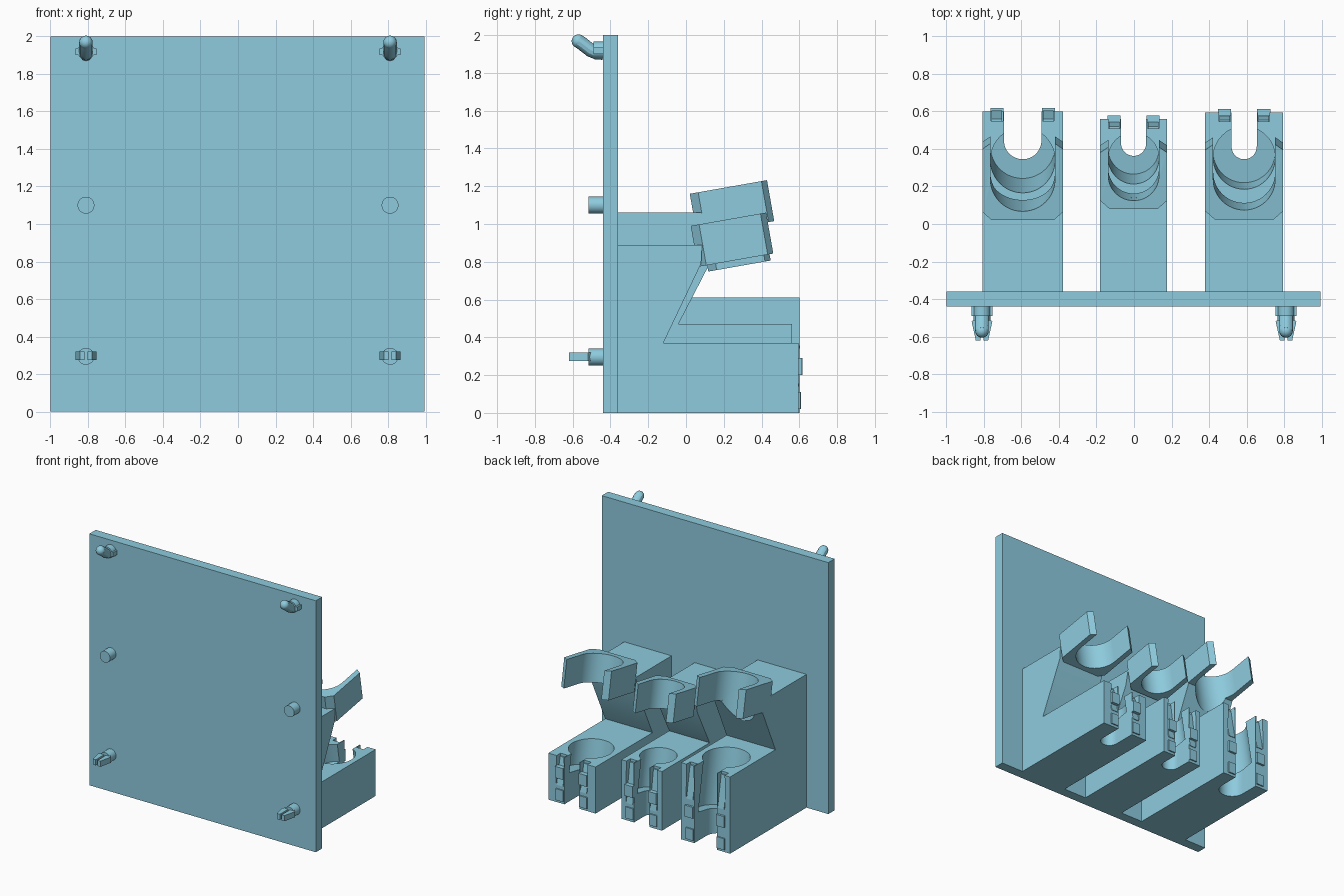
import bpy, bmesh
from math import radians, pi
from mathutils import Matrix, Vector

if "Cube" in bpy.data.objects:
    bpy.data.objects.remove(bpy.data.objects["Cube"])

TILT = Matrix.Rotation(radians(10), 4, 'X')
TEAL = bpy.data.materials.new('teal')
TEAL.diffuse_color = (.27, .60, .73, 1)
TEAL.use_nodes = True
TEAL.node_tree.nodes["Principled BSDF"].inputs["Base Color"].default_value = TEAL.diffuse_color


def make(name, bm, mat=Matrix()):
    bm.transform(mat)
    bmesh.ops.recalc_face_normals(bm, faces=bm.faces)
    me = bpy.data.meshes.new(name)
    bm.to_mesh(me)
    bm.free()
    me.materials.append(TEAL)
    ob = bpy.data.objects.new(name, me)
    bpy.context.collection.objects.link(ob)
    return ob


def prism(name, pts, depth, mat=Matrix()):
    """Extrude a closed 3D outline along a vector."""
    bm = bmesh.new()
    f = bm.faces.new([bm.verts.new(p) for p in pts])
    r = bmesh.ops.extrude_face_region(bm, geom=[f])
    bmesh.ops.translate(bm, vec=Vector(depth),
                        verts=[v for v in r['geom'] if isinstance(v, bmesh.types.BMVert)])
    return make(name, bm, mat)


def box(name, x0, x1, y0, y1, z0, z1, mat=Matrix()):
    return prism(name, [(x0, y0, z0), (x1, y0, z0), (x1, y1, z0), (x0, y1, z0)],
                 (0, 0, z1 - z0), mat)


def cyl(name, r, z0, z1, mat=Matrix(), n=48):
    bm = bmesh.new()
    bmesh.ops.create_cone(bm, cap_ends=True, segments=n, radius1=r, radius2=r, depth=z1 - z0,
                          matrix=Matrix.Translation((0, 0, (z0 + z1) / 2)))
    return make(name, bm, mat)


def smooth(ob):
    bpy.ops.object.select_all(action='DESELECT')
    bpy.context.view_layer.objects.active = ob
    ob.select_set(True)
    bpy.ops.object.shade_smooth_by_angle(angle=radians(30))


def cut(ob, cutters):
    bpy.context.view_layer.objects.active = ob
    for c in cutters:
        m = ob.modifiers.new('cut', 'BOOLEAN')
        m.operation, m.solver, m.object = 'DIFFERENCE', 'EXACT', c
        bpy.ops.object.modifier_apply(modifier=m.name)
    smooth(ob)


def holder(side, cx, h, front, base_z, diag0, diag1, top_z, ring, length, r, slot_r, slot_y):
    yb, zt = ring
    # stepped block with undercut
    prof = [(-.37, 0), (front, 0), (front, base_z), (diag0, base_z), diag1,
            (yb + .06, top_z), (-.37, top_z)]
    block = prism(side + '_holder_block', [(cx - h, y, z) for y, z in prof], (2 * h, 0, 0))
    # tilted collar with chamfered corners
    frame = Matrix.Translation((cx, yb, zt)) @ TILT
    c, L = .05, length
    half = [(h - c, 0), (h, .045), (h, L - .035), (h - c, L)]
    outline = half + [(-x, y) for x, y in reversed(half)]
    collar = prism(side + '_holder_collar', [(x, y, -.22) for x, y in outline], (0, 0, .22), frame)
    # bore, open mouth and through slot
    by = L / 2 + .01
    bore = cyl('bore', r, -(zt - .15), .2, frame @ Matrix.Translation((0, by, 0)))
    mouth = box('mouth', -r, r, by, L + .2, -.3, .1, frame)
    hole = cyl('hole', slot_r, -.1, base_z + .1, Matrix.Translation((cx, slot_y, 0)))
    gap = box('gap', cx - slot_r, cx + slot_r, slot_y, .8, -.1, base_z + .1)
    cut(collar, [bore, mouth])
    # tapered grooves and clips on the front, both sides of the slot
    grooves = []
    for s in (-1, 1):
        mx = cx + s * (slot_r + .037)
        zg = base_z - .26 if base_z > .5 else .15
        grooves.append(prism('groove', [(mx - .035, front - .05, zg), (mx + .035, front - .05, zg),
                                        (mx + .03, front - .05, base_z + .05),
                                        (mx - .03, front - .05, base_z + .05)], (0, .1, 0)))
        tag = side + ('_left' if s < 0 else '_right')
        # wedge tongue leaning out of the groove, then the two catches
        prism(tag + '_clip_tongue', [(mx - .028, front - .055, zg - .01), (mx - .028, front + .005, zg - .01),
                                     (mx - .028, front - .04, base_z - .02),
                                     (mx - .028, front - .055, base_z - .02)], (.056, 0, 0))
        box(tag + '_clip_upper', mx - .035, mx + .035, front - .02, front + .017, .2, .29)
        box(tag + '_clip_lower', mx - .033, mx + .033, front - .02, front + .01, .02, .11)
    cut(block, [bore, hole, gap] + grooves)
    for o in [bore, mouth, hole, gap] + grooves:
        bpy.data.objects.remove(o)


# back plate
box('back_plate', -1, .993, -.44, -.36, 0, 2)

# three holders
holder('left', -.593, .215, .6, .61, .03, (.19, .96), 1.06, (.02, 1.16), .42, .172, .1, .445)
holder('middle', -.002, .178, .56, .47, -.04, (.115, .77), .89, (.08, .965), .34, .135, .067, .43)
holder('right', .587, .208, .595, .37, -.12, (.08, .79), .89, (.025, .99), .41, .165, .067, .412)

# mounting pegs on the front of the plate
for s, side in ((-1, 'left'), (1, 'right')):
    x = s * .81
    for z, lvl, y1 in ((.295, 'lower', .075), (1.1, 'middle', .075), (1.92, 'upper', .05)):
        smooth(cyl(f'{side}_{lvl}_peg', .045, -.01, y1,
                   Matrix.Translation((x, -.44, z)) @ Matrix.Rotation(pi / 2, 4, 'X'), 24))
    # upturned hook
    cu = bpy.data.curves.new('hook', 'CURVE')
    cu.dimensions, cu.bevel_depth, cu.bevel_resolution, cu.use_fill_caps = '3D', .036, 4, True
    cu.materials.append(TEAL)
    path = [(-.44, 1.905), (-.475, 1.907), (-.505, 1.92), (-.55, 1.955), (-.572, 1.97)]
    sp = cu.splines.new('POLY')
    sp.points.add(len(path) - 1)
    for p, (y, z) in zip(sp.points, path):
        p.co = (x, y, z, 1)
    tmp = bpy.data.objects.new('hook', cu)
    bpy.context.collection.objects.link(tmp)
    me = bpy.data.meshes.new_from_object(tmp.evaluated_get(bpy.context.evaluated_depsgraph_get()))
    bpy.data.objects.remove(tmp)
    if not me.materials:
        me.materials.append(TEAL)
    hook = bpy.data.objects.new(side + '_hook', me)
    bpy.context.collection.objects.link(hook)
    smooth(hook)
    bm = bmesh.new()
    bmesh.ops.create_uvsphere(bm, u_segments=16, v_segments=8, radius=.036)
    smooth(make(side + '_hook_tip', bm, Matrix.Translation((x, -.57, 1.968))))
    box(side + '_hook_wing', x - .055, x + .055, -.49, -.43, 1.9, 1.935)
    # split snap prongs on the lower peg
    for t in (-1, 1):
        pts = [(.008, -.44), (.035, -.44), (.035, -.5), (.055, -.52), (.033, -.62), (.008, -.62)]
        prism(f'{side}_{"inner" if s * t < 0 else "outer"}_snap_prong',
              [(x + t * px, py, .275) for px, py in pts], (0, 0, .045))
